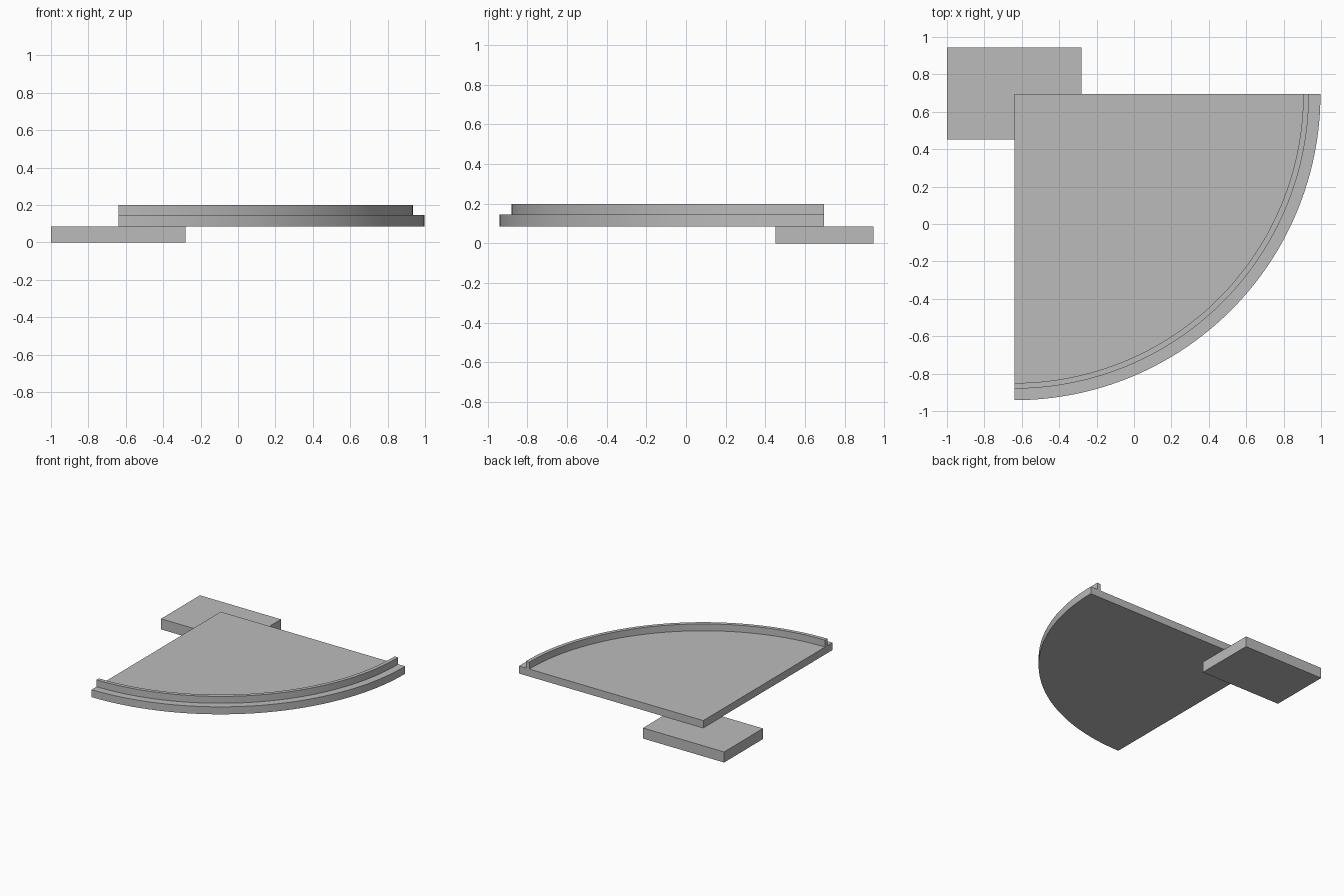
import bpy
import bmesh
from math import cos, sin, pi

cube = bpy.data.objects.get("Cube")
if cube:
    bpy.data.objects.remove(cube, do_unlink=True)

CORNER = (-0.64, 0.695)   # square corner of the quarter disc
RADIUS = 1.637
SEGMENTS = 64

grey = bpy.data.materials.new("plain grey")
colour = (0.5, 0.5, 0.5, 1)
grey.diffuse_color = colour
grey.use_nodes = True
grey.node_tree.nodes["Principled BSDF"].inputs["Base Color"].default_value = colour


def arc(radius):
    """Quarter arc from the front end round to the left end."""
    return [(CORNER[0] + radius * cos(a), CORNER[1] + radius * sin(a))
            for a in (-pi / 2 + pi / 2 * i / SEGMENTS for i in range(SEGMENTS + 1))]


def extrude_outline(name, outline, bottom, top):
    """Solid with a flat outline, raised from bottom to top."""
    bm = bmesh.new()
    face = bm.faces.new([bm.verts.new((x, y, bottom)) for x, y in outline])
    raised = bmesh.ops.extrude_face_region(bm, geom=[face])["geom"]
    bmesh.ops.translate(bm, vec=(0, 0, top - bottom),
                        verts=[v for v in raised if isinstance(v, bmesh.types.BMVert)])
    bmesh.ops.recalc_face_normals(bm, faces=bm.faces)
    mesh = bpy.data.meshes.new(name)
    bm.to_mesh(mesh)
    bm.free()
    mesh.materials.append(grey)
    obj = bpy.data.objects.new(name, mesh)
    bpy.context.collection.objects.link(obj)
    bpy.ops.object.select_all(action="DESELECT")
    obj.select_set(True)
    bpy.context.view_layer.objects.active = obj
    bpy.ops.object.shade_smooth_by_angle()
    return obj


# Lower block under the corner
extrude_outline("support_block",
                [(-1, 0.452), (-0.28, 0.452), (-0.28, 0.945), (-1, 0.945)], 0, 0.085)

# Quarter-round slab
extrude_outline("quarter_slab", [CORNER] + arc(RADIUS), 0.085, 0.145)

# Thin raised kerb set in from the curved edge
extrude_outline("curved_kerb", arc(1.575) + arc(1.545)[::-1], 0.145, 0.2)
